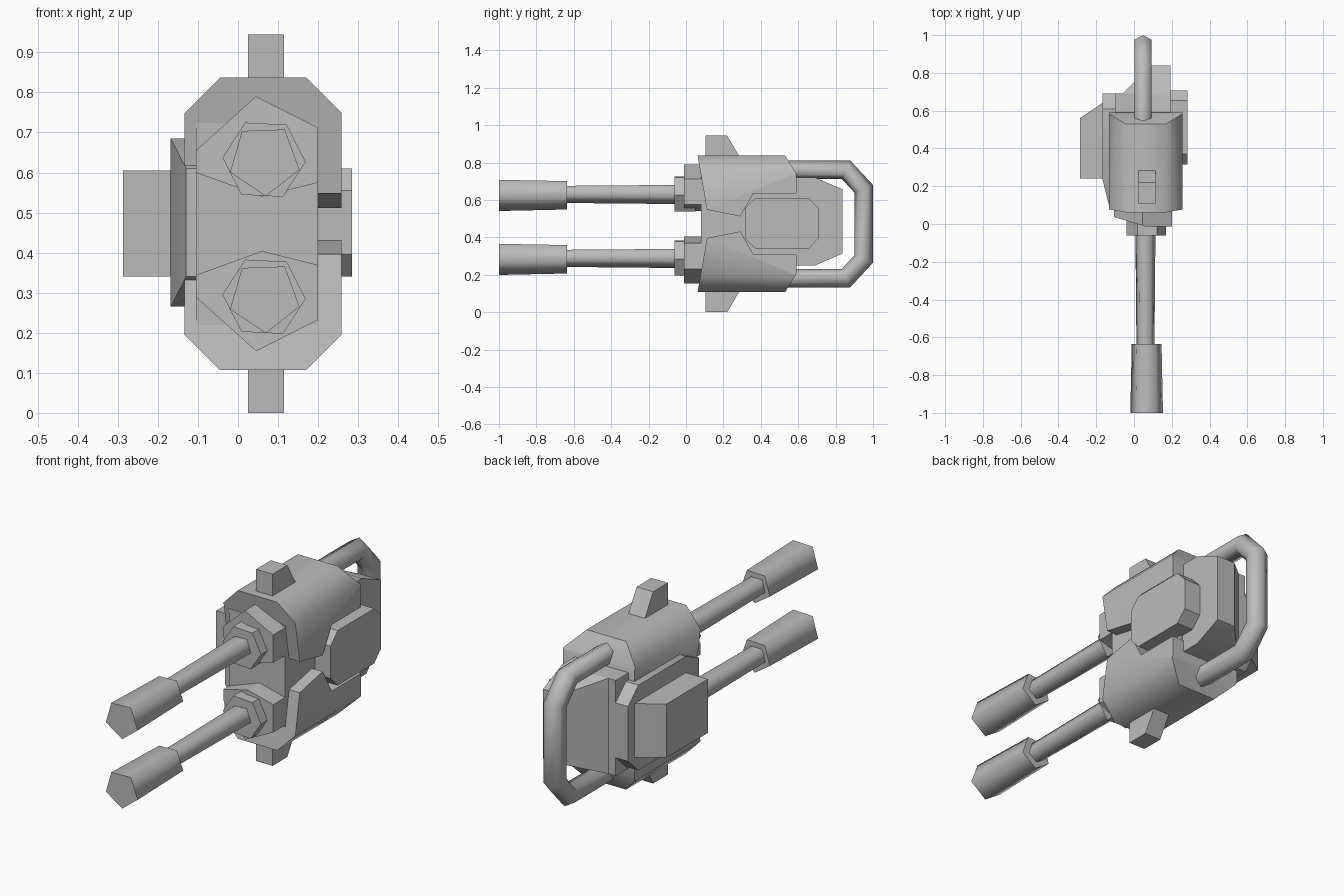
import bpy, bmesh, math
from mathutils import Vector

cube = bpy.data.objects.get("Cube")
if cube:
    bpy.data.objects.remove(cube, do_unlink=True)

MID = 0.472  # height of the horizontal mirror plane

grey = bpy.data.materials.new("plain grey")
grey.use_nodes = True
grey.diffuse_color = (0.5, 0.5, 0.5, 1)
grey.node_tree.nodes["Principled BSDF"].inputs["Base Color"].default_value = (0.5, 0.5, 0.5, 1)


def finish(name, bm, angle, flip=False):
    """Turn a bmesh into an object, optionally mirrored top to bottom."""
    if flip:
        for v in bm.verts:
            v.co.z = 2 * MID - v.co.z
    bmesh.ops.recalc_face_normals(bm, faces=bm.faces)
    me = bpy.data.meshes.new(name)
    bm.to_mesh(me)
    bm.free()
    me.materials.append(grey)
    ob = bpy.data.objects.new(name, me)
    bpy.context.collection.objects.link(ob)
    bpy.ops.object.select_all(action="DESELECT")
    ob.select_set(True)
    bpy.context.view_layer.objects.active = ob
    bpy.ops.object.shade_smooth_by_angle(angle=math.radians(angle))
    return ob


def prism(name, axis, profile, lo, hi, cuts=(), angle=30, flip=False):
    """Extrude a profile along an axis, then slice corners off with planes."""
    place = {"x": lambda a, b, t: (t, a, b),
             "y": lambda a, b, t: (a, t, b),
             "z": lambda a, b, t: (a, b, t)}[axis]
    bm = bmesh.new()
    rings = [[bm.verts.new(place(a, b, t)) for a, b in profile] for t in (lo, hi)]
    join(bm, rings)
    for point, normal in cuts:
        geom = bm.verts[:] + bm.edges[:] + bm.faces[:]
        res = bmesh.ops.bisect_plane(bm, geom=geom, plane_co=point, plane_no=normal,
                                     clear_outer=True)
        edges = [e for e in res["geom_cut"] if isinstance(e, bmesh.types.BMEdge)]
        bmesh.ops.contextual_create(bm, geom=edges)
    return finish(name, bm, angle, flip)


def join(bm, rings):
    """Skin a row of rings and cap both ends."""
    n = len(rings[0])
    for r, s in zip(rings, rings[1:]):
        for i in range(n):
            bm.faces.new((r[i], r[(i + 1) % n], s[(i + 1) % n], s[i]))
    bm.faces.new(rings[0])
    bm.faces.new(rings[-1])


def rod(name, cx, cz, sides, turn, stations, angle=75):
    """Many-sided rod along y; stations are (y, radius)."""
    bm = bmesh.new()
    rings = []
    for y, r in stations:
        rings.append([bm.verts.new((cx + r * math.cos(turn + math.tau * i / sides), y,
                                    cz + r * math.sin(turn + math.tau * i / sides)))
                      for i in range(sides)])
    join(bm, rings)
    return finish(name, bm, angle)


# Mirrored upper and lower parts
shell = [(0.062, 0.837), (0.53, 0.837), (0.59, 0.74), (0.59, 0.635),
         (0.36, 0.635), (0.29, 0.512), (0.112, 0.548)]
shell_cuts = [((0.17, 0, 0.837), (1, 0, 1)), ((-0.045, 0, 0.837), (-1, 0, 1))]
hub = [(0.045, 0.79), (0.2, 0.712), (0.2, 0.575), (0.06, 0.54), (-0.105, 0.6), (-0.105, 0.655)]
hub_cuts = [((0.05, -0.01, 0), (-0.3, -1, 0))]
fin = [(0.105, 0.944), (0.22, 0.944), (0.29, 0.825), (0.105, 0.825)]
for side, flip in (("upper", False), ("lower", True)):
    prism(side + "_shell", "x", shell, -0.133, 0.258, shell_cuts, 50, flip)
    prism(side + "_barrel_mount", "y", hub, -0.012, 0.12, hub_cuts, 30, flip)
    prism(side + "_fin", "x", fin, 0.025, 0.115, (), 30, flip)

# Barrels with collar and flared muzzle
for side, cz in (("upper", 0.632), ("lower", 0.29)):
    rod(side + "_collar", 0.065, cz, 6, math.radians(-3), [(-0.062, 0.104), (0.05, 0.104)], 30)
    rod(side + "_barrel", 0.06, cz + 0.002, 5, math.radians(-88),
        [(-0.66, 0.05), (-0.03, 0.056)])
    rod(side + "_muzzle", 0.066, cz, 5, math.radians(-88), [(-1.0, 0.091), (-0.635, 0.083)])

# Inner body between the shells
inner = [(-0.105, 0.22), (0.2, 0.22), (0.2, 0.724), (-0.105, 0.724)]
prism("inner_body", "y", inner, 0.08, 0.58)

# Rear housing with slanted back corners
rear = [(-0.1, 0.4), (-0.1, 0.69), (-0.06, 0.69), (0.09, 0.838), (0.192, 0.838), (0.192, 0.4)]
rear_cuts = [((0, 0.69, MID + 0.248), (0, 0.43, 1)), ((0, 0.69, MID - 0.222), (0, 0.43, -1))]
prism("rear_housing", "z", rear, MID - 0.222, MID + 0.248, rear_cuts)

# Side plate and box on the right flank
plate = [(0.085, 0.34), (0.24, 0.265), (0.61, 0.265), (0.69, 0.34),
         (0.69, 0.61), (0.61, 0.685), (0.24, 0.685), (0.085, 0.61)]
prism("right_side_plate", "x", plate, -0.168, -0.06, [((-0.168, 0.24, 0), (-1, -0.25, 0))])
box = [(-0.287, 0.24), (-0.15, 0.24), (-0.15, 0.65), (-0.168, 0.64), (-0.287, 0.56)]
prism("right_side_box", "z", box, 0.34, 0.605)

# Octagonal panel on the left flank
panel = [(0.315, 0.395), (0.37, 0.34), (0.655, 0.34), (0.708, 0.395),
         (0.708, 0.555), (0.655, 0.61), (0.37, 0.61), (0.315, 0.555)]
prism("left_side_panel", "x", panel, 0.18, 0.284)

# Rear handle: hexagonal tube swept along a bent path with mitred corners
path = [Vector(p) for p in ((0.5, 0.762), (0.855, 0.762), (0.95, 0.66),
                            (0.95, 0.284), (0.855, 0.182), (0.5, 0.182))]
bm = bmesh.new()
rings = []
for i, p in enumerate(path):
    a = (p - path[max(i - 1, 0)]).normalized() if i else (path[1] - p).normalized()
    b = (path[i + 1] - p).normalized() if i < len(path) - 1 else a
    t = (a + b).normalized()
    miter = Vector((-t.y, t.x)) / t.dot(a)
    ring = []
    for k in range(6):
        ang = math.tau * k / 6
        q = p + miter * 0.05 * math.cos(ang)
        ring.append(bm.verts.new((0.048 + 0.052 * math.sin(ang), q.x, q.y)))
    rings.append(ring)
join(bm, rings)
finish("rear_handle", bm, 75)
